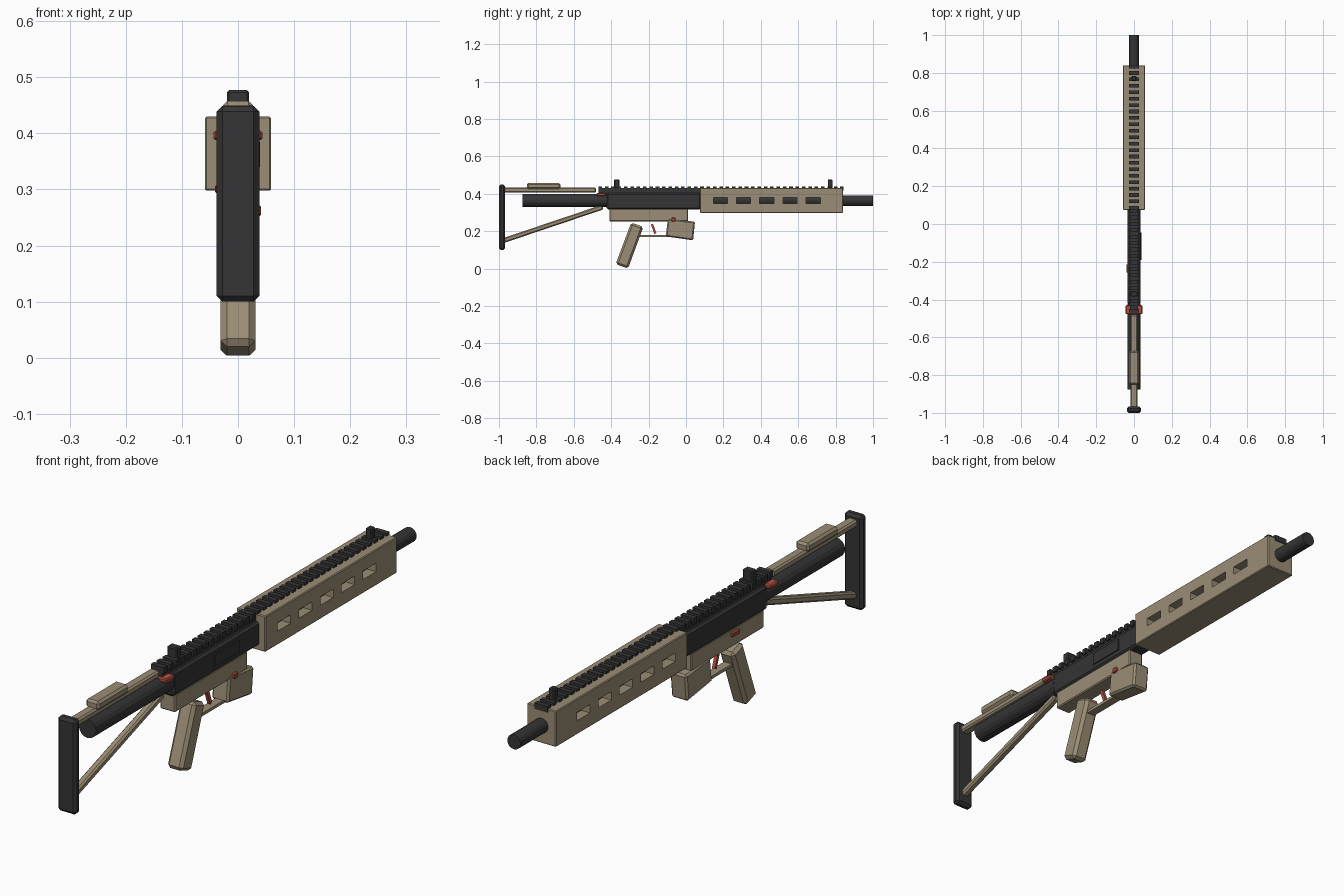
import bpy, bmesh, math
from mathutils import Vector

if "Cube" in bpy.data.objects:
    bpy.data.objects.remove(bpy.data.objects["Cube"])


def material(name, rgb):
    m = bpy.data.materials.new(name)
    m.diffuse_color = (*rgb, 1)
    m.use_nodes = True
    m.node_tree.nodes["Principled BSDF"].inputs["Base Color"].default_value = m.diffuse_color
    return m


TAN = material("tan polymer", (0.33, 0.27, 0.18))
BLACK = material("black metal", (0.035, 0.035, 0.036))
RED = material("red controls", (0.45, 0.08, 0.05))


def finish(bm, name, mat, bevel=0.0):
    bmesh.ops.recalc_face_normals(bm, faces=bm.faces)
    if bevel:
        bmesh.ops.bevel(bm, geom=list(bm.edges), offset=bevel, segments=1,
                        affect='EDGES', clamp_overlap=True)
    me = bpy.data.meshes.new(name)
    bm.to_mesh(me)
    bm.free()
    me.materials.append(mat)
    ob = bpy.data.objects.new(name, me)
    bpy.context.collection.objects.link(ob)
    return ob


def add_box(bm, x, y, z):
    v = bmesh.ops.create_cube(bm, size=1)["verts"]
    for p in v:
        p.co = Vector((x[0] + (p.co.x + .5) * (x[1] - x[0]),
                       y[0] + (p.co.y + .5) * (y[1] - y[0]),
                       z[0] + (p.co.z + .5) * (z[1] - z[0])))


def box(name, mat, x, y, z, bevel=0.0):
    bm = bmesh.new()
    add_box(bm, x if isinstance(x, tuple) else (-x, x), y, z)
    return finish(bm, name, mat, bevel)


def prism(name, mat, half_width, profile, bevel=0.0):
    """Side profile of (y, z) points given thickness along x."""
    bm = bmesh.new()
    face = bm.faces.new([bm.verts.new((-half_width, y, z)) for y, z in profile])
    ext = bmesh.ops.extrude_face_region(bm, geom=[face])
    for v in ext["geom"]:
        if isinstance(v, bmesh.types.BMVert):
            v.co.x = half_width
    return finish(bm, name, mat, bevel)


def bar(name, mat, half_width, a, b, thick, bevel=0.0):
    """Straight bar between two (y, z) points."""
    a, b = Vector(a), Vector(b)
    d = (b - a).normalized()
    n = Vector((-d.y, d.x)) * thick / 2
    return prism(name, mat, half_width, [a - n, b - n, b + n, a + n], bevel)


def tube(name, mat, r, y0, y1, z, sides=16):
    bm = bmesh.new()
    bmesh.ops.create_cone(bm, cap_ends=True, segments=sides, radius1=r, radius2=r,
                          depth=y1 - y0)
    for v in bm.verts:
        v.co = Vector((v.co.x, v.co.z + (y0 + y1) / 2, v.co.y + z))
    return finish(bm, name, mat)


# Barrel, running inside the handguard
tube("barrel", BLACK, 0.027, 0.05, 1.0, 0.363)

# Handguard with five slots cut through
guard = box("handguard", TAN, 0.059, (0.075, 0.84), (0.298, 0.43), 0.003)
bm = bmesh.new()
for i in range(5):
    c = 0.184 + i * 0.124
    add_box(bm, (-0.1, 0.1), (c - 0.038, c + 0.038), (0.349, 0.38))
cutter = finish(bm, "slot_cutter", TAN)
cutter.hide_render = True
mod = guard.modifiers.new("slots", 'BOOLEAN')
mod.object = cutter
mod.solver = 'EXACT'
bpy.context.view_layer.objects.active = guard
bpy.ops.object.modifier_apply(modifier=mod.name)
bpy.data.objects.remove(cutter)

# Upper receiver and its port cover
box("upper_receiver", BLACK, 0.035, (-0.425, 0.08), (0.316, 0.405), 0.008)
box("port_cover", BLACK, (0.03, 0.039), (-0.19, -0.045), (0.34, 0.385))

# Top rail with evenly spaced teeth
box("rail_base", BLACK, 0.02, (-0.468, 0.078), (0.4, 0.43))
bm = bmesh.new()
y = -0.468
while y < 0.825:
    add_box(bm, (-0.027, 0.027), (y, y + 0.019), (0.418, 0.44))
    y += 0.034
finish(bm, "rail_teeth", BLACK)

# Sights
box("rear_sight", BLACK, 0.02, (-0.384, -0.356), (0.43, 0.477), 0.004)
box("front_sight", BLACK, 0.012, (0.758, 0.784), (0.43, 0.477), 0.004)

# Lower receiver, magazine, grip and trigger guard
box("lower_receiver", TAN, 0.031, (-0.41, 0.012), (0.253, 0.32), 0.004)
prism("magazine", TAN, 0.034,
      [(-0.097, 0.267), (0.048, 0.251), (0.038, 0.151), (-0.108, 0.172)], 0.007)
prism("grip", TAN, 0.031,
      [(-0.293, 0.246), (-0.228, 0.223), (-0.31, 0.0), (-0.376, 0.024)], 0.011)
box("trigger_guard", TAN, 0.016, (-0.262, -0.095), (0.168, 0.179))

# Red controls
bar("trigger", RED, 0.006, (-0.182, 0.238), (-0.164, 0.188), 0.012)
box("magazine_release", RED, (0.028, 0.041), (-0.078, -0.056), (0.252, 0.272), 0.003)
box("selector", RED, (-0.041, -0.028), (-0.258, -0.215), (0.294, 0.308), 0.002)
box("charging_handle", RED, 0.044, (-0.477, -0.43), (0.388, 0.405), 0.004)

# Stock: buffer tube, top strut, cheek rest, lower brace and butt plate
tube("buffer_tube", BLACK, 0.035, -0.875, -0.42, 0.365)
box("top_strut", TAN, 0.019, (-0.98, -0.48), (0.406, 0.433), 0.006)
box("cheek_rest", TAN, 0.027, (-0.85, -0.672), (0.425, 0.458), 0.008)
bar("lower_brace", TAN, 0.014, (-0.985, 0.147), (-0.445, 0.329), 0.026, 0.006)
box("butt_plate", BLACK, 0.038, (-1.0, -0.967), (0.1, 0.449), 0.01)
